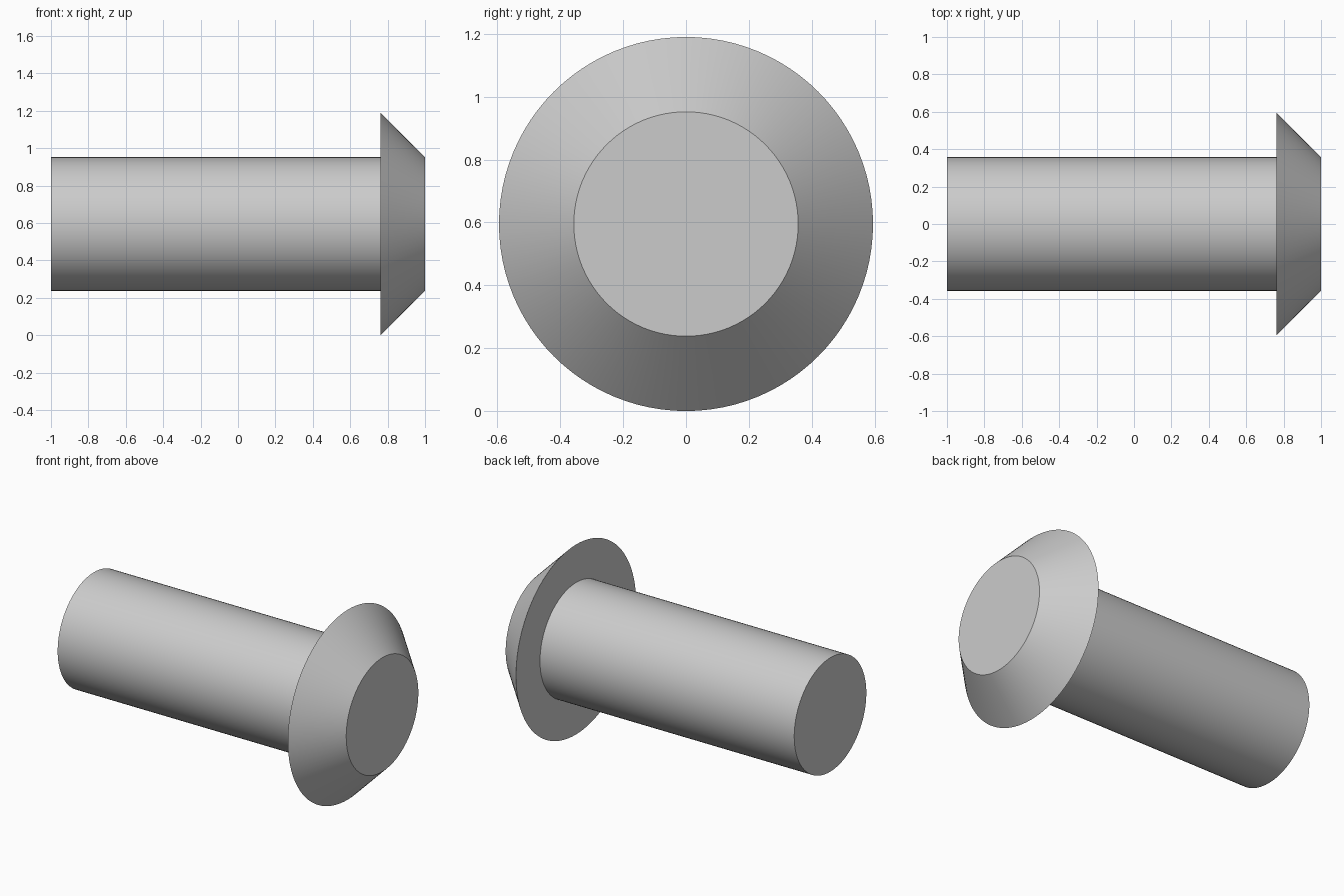
import bpy
import math

cube = bpy.data.objects.get("Cube")
if cube:
    bpy.data.objects.remove(cube, do_unlink=True)

SEGMENTS = 96
HEAD_R, SHAFT_R = 0.595, 0.357
HEAD_X = 0.762

grey = bpy.data.materials.new("plain grey")
grey.use_nodes = True
colour = (0.6, 0.6, 0.6, 1)
grey.diffuse_color = colour
grey.node_tree.nodes["Principled BSDF"].inputs["Base Color"].default_value = colour


def lathe(name, profile):
    """Closed solid turned about the x axis from (x, radius) points."""
    verts, faces = [], []
    for x, r in profile:
        for i in range(SEGMENTS):
            a = math.tau * i / SEGMENTS
            verts.append((x, r * math.cos(a), HEAD_R + r * math.sin(a)))
    for k in range(len(profile) - 1):
        a, b = k * SEGMENTS, (k + 1) * SEGMENTS
        for i in range(SEGMENTS):
            j = (i + 1) % SEGMENTS
            faces.append((a + i, b + i, b + j, a + j)[::-1])
    # End caps
    last = (len(profile) - 1) * SEGMENTS
    faces.append(tuple(reversed(range(SEGMENTS))))
    faces.append(tuple(range(last, last + SEGMENTS)))
    mesh = bpy.data.meshes.new(name)
    mesh.from_pydata(verts, [], faces)
    mesh.materials.append(grey)
    obj = bpy.data.objects.new(name, mesh)
    bpy.context.collection.objects.link(obj)
    bpy.ops.object.select_all(action="DESELECT")
    obj.select_set(True)
    bpy.context.view_layer.objects.active = obj
    bpy.ops.object.shade_smooth_by_angle(angle=math.radians(30))
    return obj


# Shank, underside of the head, and chamfered head in one turned solid
lathe("rivet", [(-1, SHAFT_R), (HEAD_X, SHAFT_R), (HEAD_X, HEAD_R), (1, SHAFT_R)])
